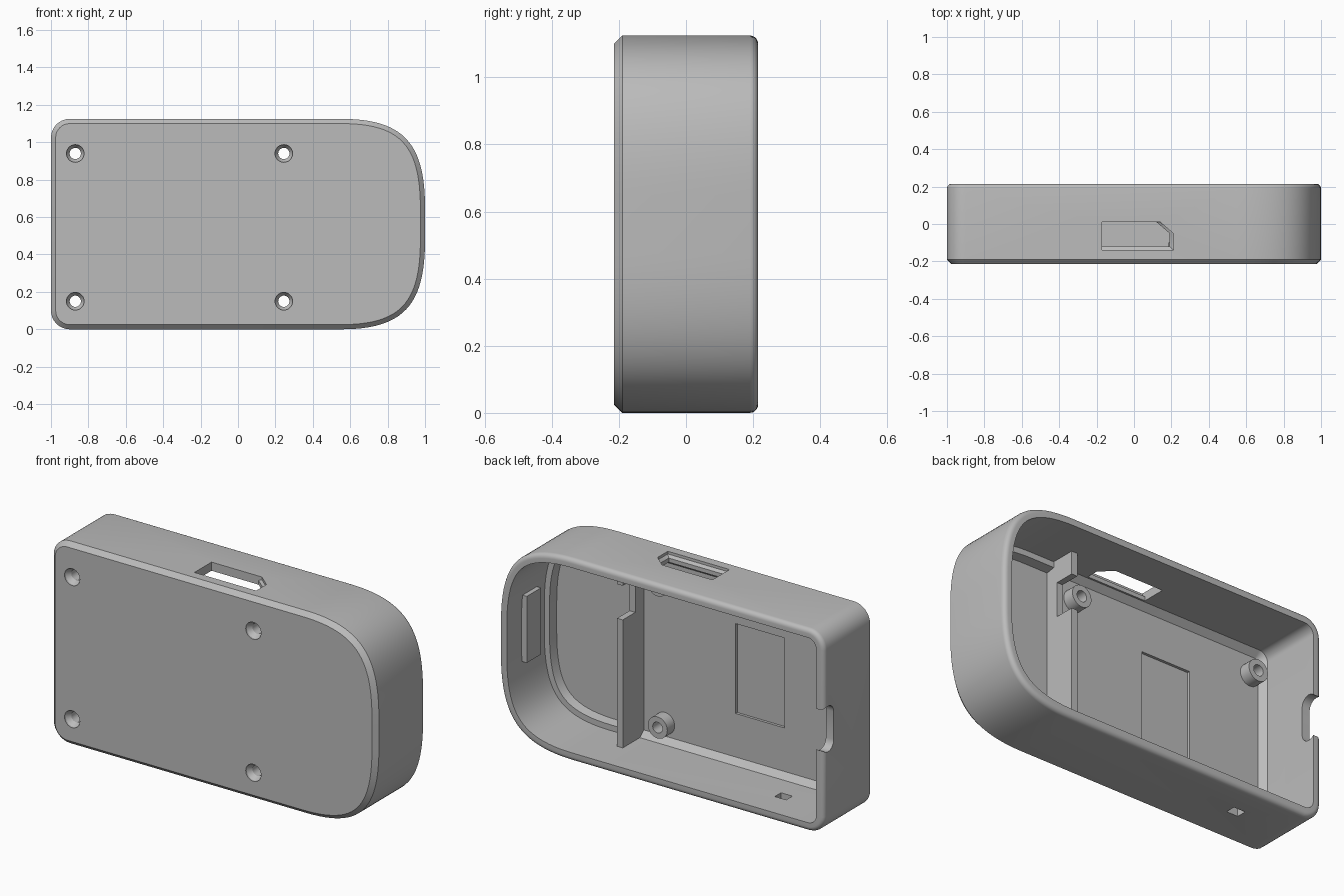
import bpy, bmesh, math
from mathutils import Vector

cube = bpy.data.objects.get("Cube")
if cube:
    bpy.data.objects.remove(cube)

H = 1.125              # case height
BACK, FRONT = 0.215, -0.215
FLOOR = -0.165         # inside face of the front plate
WALL = 0.048

grey = bpy.data.materials.new("plain grey")
grey.use_nodes = True
grey.diffuse_color = (0.5, 0.5, 0.5, 1)
grey.node_tree.nodes["Principled BSDF"].inputs["Base Color"].default_value = (0.5, 0.5, 0.5, 1)


def finish(name, bm):
    bmesh.ops.recalc_face_normals(bm, faces=bm.faces)
    mesh = bpy.data.meshes.new(name)
    bm.to_mesh(mesh)
    bm.free()
    mesh.materials.append(grey)
    ob = bpy.data.objects.new(name, mesh)
    bpy.context.collection.objects.link(ob)
    return ob


def smooth(ob):
    bpy.ops.object.select_all(action="DESELECT")
    ob.select_set(True)
    bpy.context.view_layer.objects.active = ob
    bpy.ops.object.shade_smooth_by_angle(angle=math.radians(30))


def loft(bm, rings, closed=False):
    """Skin rings of points; cap the ends, or join last to first."""
    loops = [[bm.verts.new(p) for p in ring] for ring in rings]
    n = len(loops[0])
    pairs = list(zip(loops, loops[1:]))
    if closed:
        pairs.append((loops[-1], loops[0]))
    else:
        bm.faces.new(loops[0])
        bm.faces.new(loops[-1])
    for a, b in pairs:
        for i in range(n):
            j = (i + 1) % n
            bm.faces.new((a[i], a[j], b[j], b[i]))


def box(bm, x0, x1, y0, y1, z0, z1):
    loft(bm, [[(x0, y0, z), (x1, y0, z), (x1, y1, z), (x0, y1, z)] for z in (z0, z1)])


def circle(x, z, r, y, n=32):
    return [(x + r * math.cos(math.tau * i / n), y, z + r * math.sin(math.tau * i / n))
            for i in range(n)]


def corner(a, b, c, d, steps):
    """Bezier corner as (point, inward normal) pairs in the xz plane."""
    a, b, c, d = map(Vector, (a, b, c, d))
    out = []
    for i in range(steps + 1):
        t = i / steps
        s = 1 - t
        p = a * s**3 + b * (3 * s * s * t) + c * (3 * s * t * t) + d * t**3
        v = ((b - a) * s * s + (c - b) * (2 * s * t) + (d - c) * t * t).normalized()
        out.append((p, Vector((v.y, -v.x))))
    return out


def flip(pairs):
    """Mirror a corner top to bottom, reversing its order."""
    return [(Vector((p.x, H - p.y)), Vector((n.x, -n.y))) for p, n in reversed(pairs)]


big = corner((0.55, H), (0.88, H), (1, 1.0), (1, 0.65), 24)
small = corner((-1, H - 0.1), (-1, H - 0.045), (-0.955, H), (-0.9, H), 8)
outline = small + big + flip(big) + flip(small)


def ring(inset, y):
    return [(p.x + n.x * inset, y, p.y + n.y * inset) for p, n in outline]


# Shell: chamfered front, rounded back rim, hollow inside with chamfered floor
for side in (big, small):
    for p, n in side[:1]:
        assert n.length > 0.9
R = 0.025
rim = [(R - R * math.cos(a), BACK - R + R * math.sin(a))
       for a in (math.pi / 2 * i / 5 for i in range(6))]
section = [(0.025, FRONT), (0, FRONT + 0.025)] + rim
section += [(WALL, BACK), (WALL, FLOOR + 0.035), (WALL + 0.03, FLOOR)]
bm = bmesh.new()
normal_sign = 1 if outline[0][1].x > 0 else -1
outline = [(p, n * normal_sign) for p, n in outline]
loft(bm, [ring(i, y) for i, y in section])
shell = finish("case_shell", bm)

screws = [(x, z) for x in (-0.87, 0.245) for z in (0.15, 0.94)]

# Cutter holding every opening
bm = bmesh.new()
for x, z in screws:                               # countersunk screw holes
    loft(bm, [circle(x, z, r, y) for r, y in
              ((0.047, -0.23), (0.047, -0.205), (0.03, -0.18), (0.03, -0.1))])


def window(right, low, z):
    return [(-0.17, low, z), (right, low, z), (right, -0.05, z),
            (right - 0.07, 0.01, z), (-0.17, 0.01, z)]


loft(bm, [window(0.21, -0.14, H + 0.01), window(0.21, -0.14, H - 0.015),
          window(0.19, -0.12, H - 0.025), window(0.19, -0.12, H - 0.09)])
box(bm, -0.49, -0.19, FLOOR - 0.015, FLOOR + 0.02, 0.32, 0.82)   # floor recess
box(bm, -0.655, -0.585, 0.0, 0.055, -0.02, 0.07)                 # small bottom slot
slot = []
for mid, start in ((0.66, 0), (0.505, math.pi)):                 # end port
    for i in range(9):
        a = start + math.pi * i / 8
        slot.append((0.18 + 0.05 * math.cos(a), mid + 0.05 * math.sin(a)))
loft(bm, [[(x, y, z) for y, z in slot] for x in (-1.02, -0.93)])
cutter = finish("openings_cutter", bm)
cutter.hide_render = True

mod = shell.modifiers.new("openings", "BOOLEAN")
mod.operation = "DIFFERENCE"
mod.solver = "EXACT"
mod.object = cutter
bpy.context.view_layer.objects.active = shell
bpy.ops.object.modifier_apply(modifier=mod.name)
bpy.data.objects.remove(cutter)
smooth(shell)

# Screw bosses
for k, (x, z) in enumerate(screws):
    bm = bmesh.new()
    tip = FLOOR + 0.065
    loft(bm, [circle(x, z, r, y) for r, y in
              ((0.06, FLOOR - 0.005), (0.06, tip), (0.03, tip), (0.03, FLOOR - 0.005))], closed=True)
    smooth(finish(f"screw_boss_{k + 1}", bm))

# Divider wall with a notch
bm = bmesh.new()
top = 0.02
profile = [(FLOOR - 0.01, 0.03), (top, 0.03), (top, 0.76), (-0.09, 0.76),
           (-0.09, 0.95), (top, 0.95), (top, H - 0.03), (FLOOR - 0.01, H - 0.03)]
loft(bm, [[(x, y, z) for y, z in profile] for x in (0.375, 0.41)])
finish("divider_wall", bm)

# Ledge around the rounded end
up, down = Vector((0, 1)), Vector((0, -1))
path = [(Vector((0.39, H)), down)] + [q for q in outline if q[0].x >= 0.5]
path.append((Vector((0.39, 0)), up))
steps = ((0.04, FLOOR - 0.005), (0.04, -0.115), (0.08, -0.115), (0.09, FLOOR - 0.005))
bm = bmesh.new()
loft(bm, [[(p.x + n.x * i, y, p.y + n.y * i) for i, y in steps] for p, n in path])
smooth(finish("rounded_end_ledge", bm))

# Tab on the rounded end wall
bm = bmesh.new()
box(bm, 0.92, 0.965, -0.04, 0.085, 0.4, 0.77)
finish("end_tab", bm)
